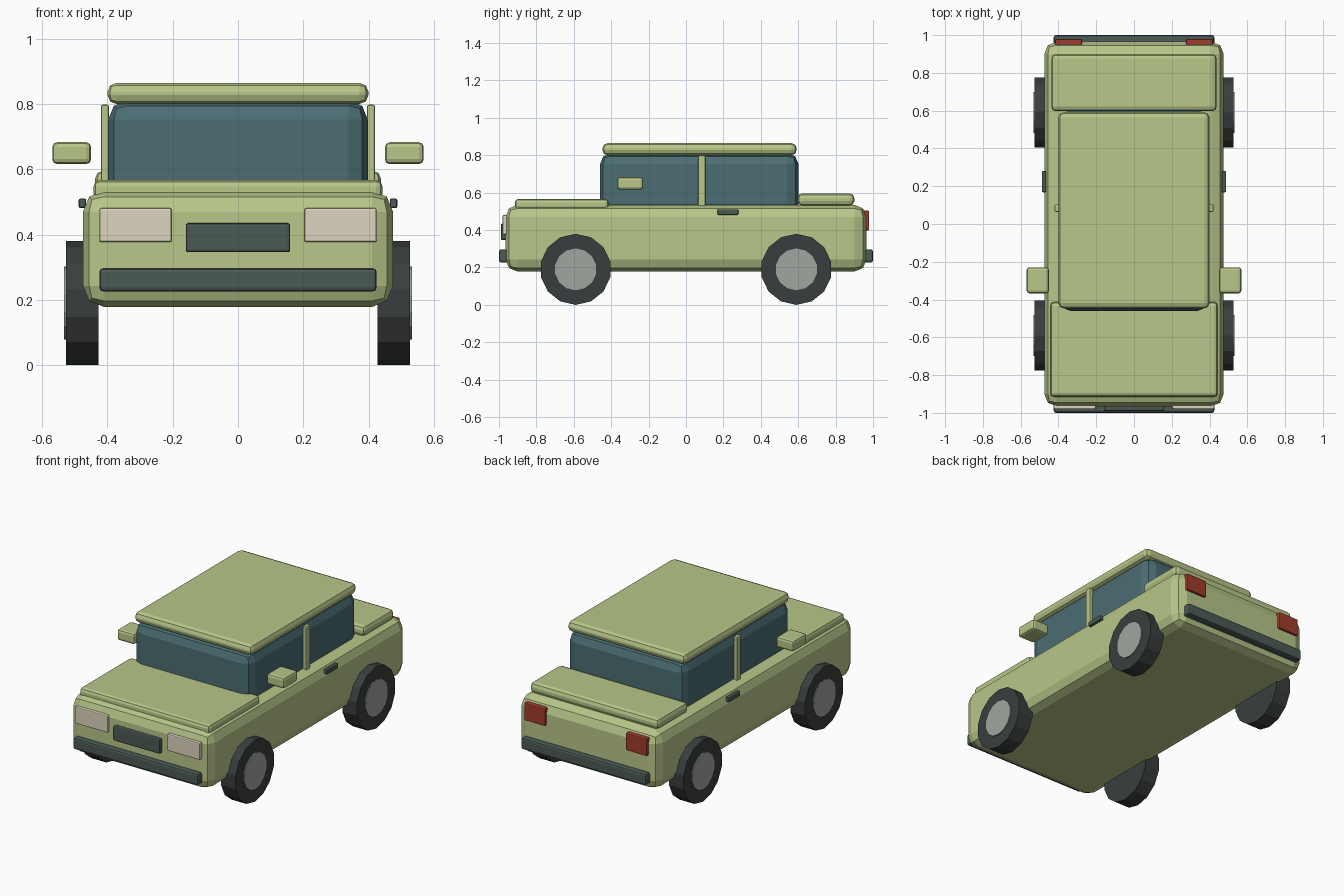
import bpy
import math

if "Cube" in bpy.data.objects:
    bpy.data.objects.remove(bpy.data.objects["Cube"])


def material(name, rgb):
    m = bpy.data.materials.new(name)
    m.diffuse_color = (*rgb, 1)
    m.use_nodes = True
    m.node_tree.nodes["Principled BSDF"].inputs["Base Color"].default_value = m.diffuse_color
    return m


PAINT = material("green paint", (0.48, 0.57, 0.25))
GLASS = material("window glass", (0.07, 0.155, 0.17))
RUBBER = material("rubber", (0.042, 0.048, 0.048))
METAL = material("hub metal", (0.35, 0.38, 0.35))
TRIM = material("dark trim", (0.07, 0.10, 0.09))
LAMP = material("headlight", (0.73, 0.66, 0.52))
RED = material("tail light", (0.36, 0.045, 0.026))


def box(name, x, y, z, mat, bevel):
    """Bevelled box from (min, max) ranges along each axis."""
    bpy.ops.mesh.primitive_cube_add(size=1, location=[(a + b) / 2 for a, b in (x, y, z)])
    o = bpy.context.object
    o.name = name
    o.scale = [abs(b - a) for a, b in (x, y, z)]
    bpy.ops.object.transform_apply(location=False, rotation=False, scale=True)
    o.data.materials.append(mat)
    mod = o.modifiers.new("bevel", 'BEVEL')
    mod.width = bevel
    mod.segments = 2
    return o


def pair(name, x, y, z, mat, bevel):
    """The same box on the left and the right."""
    for side, s in (("left", -1), ("right", 1)):
        box(f"{name}_{side}", (s * x[0], s * x[1]), y, z, mat, bevel)


def disc(name, radius, x, y, z, mat, sides):
    """Cylinder lying along x with a corner pointing straight down."""
    bpy.ops.mesh.primitive_cylinder_add(
        vertices=sides, radius=radius, depth=abs(x[1] - x[0]),
        location=((x[0] + x[1]) / 2, y, z), rotation=(math.pi / 2, 0, math.pi / 2))
    o = bpy.context.object
    o.name = name
    o.data.materials.append(mat)


# Body shell, hood, rear deck
box("body", (-0.475, 0.475), (-0.965, 0.965), (0.178, 0.535), PAINT, 0.065)
box("hood", (-0.443, 0.443), (-0.915, -0.413), (0.505, 0.567), PAINT, 0.02)
box("rear_deck", (-0.438, 0.438), (0.597, 0.90), (0.53, 0.596), PAINT, 0.025)

# Cabin, roof, door pillars
box("cabin_glass", (-0.398, 0.398), (-0.46, 0.602), (0.48, 0.812), GLASS, 0.06)
box("roof", (-0.40, 0.40), (-0.447, 0.592), (0.80, 0.865), PAINT, 0.028)
pair("door_pillar", (0.395, 0.42), (0.064, 0.104), (0.51, 0.798), PAINT, 0.006)

# Mirrors and door handles
pair("mirror", (0.45, 0.569), (-0.367, -0.229), (0.616, 0.683), PAINT, 0.015)
pair("door_handle", (0.465, 0.488), (0.168, 0.28), (0.481, 0.511), TRIM, 0.006)

# Bumpers, grille and lights
box("front_bumper", (-0.425, 0.425), (-1.0, -0.93), (0.226, 0.297), TRIM, 0.012)
box("rear_bumper", (-0.425, 0.425), (0.93, 1.0), (0.226, 0.297), TRIM, 0.012)
box("grille", (-0.16, 0.16), (-0.99, -0.94), (0.346, 0.435), TRIM, 0.008)
pair("headlight", (0.203, 0.425), (-0.98, -0.93), (0.377, 0.481), LAMP, 0.006)
pair("tail_light", (0.275, 0.418), (0.93, 0.979), (0.398, 0.505), RED, 0.006)

# Wheels
for side, s in (("left", -1), ("right", 1)):
    for end, y in (("front", -0.59), ("rear", 0.59)):
        disc(f"{end}_{side}_tyre", 0.19, (s * 0.427, s * 0.527), y, 0.19, RUBBER, 14)
        disc(f"{end}_{side}_hub", 0.112, (s * 0.45, s * 0.533), y, 0.19, METAL, 14)
